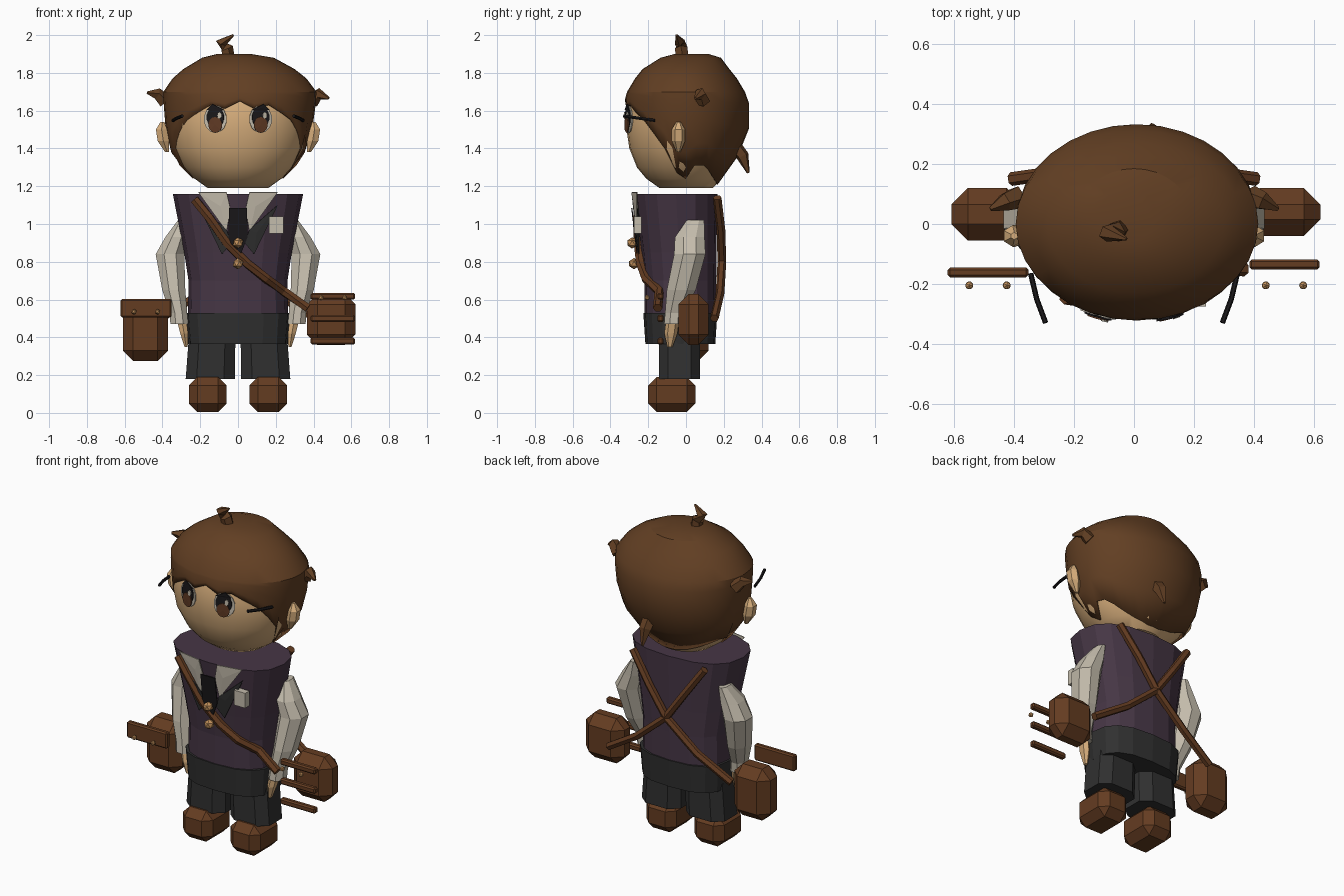
import bpy, bmesh, math
from mathutils import Vector

if "Cube" in bpy.data.objects:
    bpy.data.objects.remove(bpy.data.objects["Cube"])

def material(name, srgb):
    m = bpy.data.materials.new(name)
    m.diffuse_color = [(c / 255 / 12.92 if c < 11 else ((c / 255 + .055) / 1.055) ** 2.4) for c in srgb] + [1]
    m.use_nodes = True
    m.node_tree.nodes["Principled BSDF"].inputs["Base Color"].default_value = m.diffuse_color
    return m

HAIR = material("hair_brown", (98, 63, 35))
LEATHER = material("leather_brown", (100, 60, 33))
SKIN = material("skin", (215, 174, 124))
VEST = material("vest_purple", (70, 54, 69))
CLOTH = material("dark_cloth", (48, 48, 48))
SHIRT = material("shirt_cream", (196, 188, 172))
BLACK = material("black", (26, 24, 26))
GOLD = material("gold", (196, 146, 92))
IRIS = material("iris_brown", (96, 58, 36))

def finish(name, bm, mat, smooth=0):
    bmesh.ops.recalc_face_normals(bm, faces=bm.faces)
    me = bpy.data.meshes.new(name)
    bm.to_mesh(me)
    bm.free()
    ob = bpy.data.objects.new(name, me)
    bpy.context.collection.objects.link(ob)
    me.materials.append(mat)
    if smooth:
        bpy.ops.object.select_all(action='DESELECT')
        ob.select_set(True)
        bpy.context.view_layer.objects.active = ob
        bpy.ops.object.shade_smooth_by_angle(angle=math.radians(smooth))
    return ob

def ring_point(r, a, p=2):
    """Point on a superellipse ring (z, cx, cy, rx, ry); a = 0 is the front."""
    s, c = math.sin(a), -math.cos(a)
    f = lambda v: math.copysign(abs(v) ** (2 / p), v) if abs(v) > 1e-6 else 0
    return Vector((r[1] + r[3] * f(s), r[2] + r[4] * f(c), r[0]))

def ring_at(rings, z):
    rs = sorted(rings)
    for a, b in zip(rs, rs[1:]):
        if z <= b[0]:
            t = max(0, (z - a[0]) / (b[0] - a[0]))
            return [u + (v - u) * t for u, v in zip(a, b)]
    return rs[-1]

def front_y(rings, x, z, p=2):
    _, cx, cy, rx, ry = ring_at(rings, z)
    return cy - ry * max(0, 1 - abs((x - cx) / rx) ** p) ** (1 / p)

def skin_rows(bm, rows):
    n = len(rows[0])
    for a, b in zip(rows, rows[1:]):
        for i in range(n):
            bm.faces.new((a[i], a[(i + 1) % n], b[(i + 1) % n], b[i]))

def loft(name, rings, n, mat, p=2, smooth=0, turn=0):
    bm = bmesh.new()
    rows = [[bm.verts.new(ring_point(r, math.tau * (i + turn) / n, p)) for i in range(n)] for r in rings]
    skin_rows(bm, rows)
    bm.faces.new(rows[0])
    bm.faces.new(rows[-1])
    return finish(name, bm, mat, smooth)

def box(name, lo, hi, mat, bevel=0):
    bm = bmesh.new()
    bmesh.ops.create_cube(bm, size=1)
    for v in bm.verts:
        v.co = [l + (h - l) * (c + .5) for l, h, c in zip(lo, hi, v.co)]
    if bevel:
        bmesh.ops.bevel(bm, geom=bm.edges[:], offset=bevel, segments=1, affect='EDGES')
    return finish(name, bm, mat)

def tube(name, pts, radii, mat, n=6):
    """Straight-sided tube through the points with a radius at each."""
    pts = [Vector(p) for p in pts]
    bm, rows = bmesh.new(), []
    for i, (p, r) in enumerate(zip(pts, radii)):
        d = pts[min(i + 1, len(pts) - 1)] - pts[max(i - 1, 0)]
        q = d.to_track_quat('Z', 'Y')
        rows.append([bm.verts.new(p + q @ Vector((r * math.cos(math.tau * k / n), r * math.sin(math.tau * k / n), 0)))
                     for k in range(n)])
    skin_rows(bm, rows)
    bm.faces.new(rows[0])
    bm.faces.new(rows[-1])
    return finish(name, bm, mat)

def plate(name, pts, rings, off, mat, p=2):
    """Thin patch laid on the front of a lofted body."""
    bm = bmesh.new()
    mid = [sum(c) / len(pts) for c in zip(*pts)]
    place = lambda x, z: bm.verts.new((x, front_y(rings, x, z, p) - off, z))
    vs, c = [place(*q) for q in pts], place(*mid)
    for i, v in enumerate(vs):
        bm.faces.new((v, vs[(i + 1) % len(vs)], c))
    ob = finish(name, bm, mat)
    s = ob.modifiers.new("thickness", 'SOLIDIFY')
    s.thickness, s.offset = .006, 0
    return ob

def oval(x, z, rx, rz, n=14):
    return [(x + rx * math.sin(math.tau * i / n), z + rz * math.cos(math.tau * i / n)) for i in range(n)]

# head
head = [(1.19, 0, 0, .16, .14), (1.24, 0, -.01, .23, .2), (1.3, 0, -.015, .29, .245), (1.4, 0, -.015, .35, .285),
        (1.5, 0, -.01, .372, .305), (1.62, 0, -.01, .38, .305), (1.75, 0, 0, .33, .26), (1.84, 0, 0, .2, .16)]
loft("head", head, 28, SKIN, smooth=40)

# hair: a shell whose lower edge follows a fringe table (front to back)
hair = [(1.9, -.02, .03, .09, .09), (1.88, 0, .025, .19, .16), (1.82, .005, 0, .295, .23), (1.77, .008, 0, .355, .27),
        (1.7, .01, 0, .405, .312), (1.66, .01, .005, .405, .328), (1.5, .005, .008, .388, .325),
        (1.4, 0, 0, .365, .295), (1.3, 0, -.005, .31, .25), (1.2, 0, 0, .19, .16)]
edge = [1.65, 1.61, 1.63, 1.59, 1.55, 1.48, 1.4, 1.27, 1.24, 1.31, 1.31, 1.28, 1.25, 1.23, 1.22, 1.21, 1.21]
N = 32
bm = bmesh.new()
ang = lambda i: math.tau * i / N
rows = [[bm.verts.new(ring_point(r, ang(i))) for i in range(N)] for r in hair[:5]]
for t in (.12, .4, .7, 1):
    zs = [1.7 + (edge[min(i, N - i)] - 1.7) * t for i in range(N)]
    rows.append([bm.verts.new(ring_point(ring_at(hair, z), ang(i))) for i, z in enumerate(zs)])
skin_rows(bm, rows)
bm.faces.new(rows[0])
shell = finish("hair", bm, HAIR, 25)
s = shell.modifiers.new("thickness", 'SOLIDIFY')
s.thickness, s.offset = .015, -1

# hair tufts
tube("top_tuft", [(-.05, -.02, 1.87), (-.06, -.025, 1.93), (-.09, -.03, 1.96), (-.025, -.05, 2.0)],
     [.035, .035, .03, .006], HAIR, 5)
for s, side in ((-1, "left"), (1, "right")):
    tube(side + "_tuft", [(s * .39, .09, 1.65), (s * .43, .075, 1.69), (s * .48, .05, 1.68 - s * .015)],
         [.04, .032, .008], HAIR, 5)
tube("nape_lock", [(.06, .25, 1.42), (.06, .3, 1.36), (.06, .33, 1.27)], [.04, .035, .008], HAIR, 5)

# eyes, brows, ears, thin side rods
for s, side in ((-1, "left"), (1, "right")):
    x = s * .12
    plate(side + "_eye_white", oval(x, 1.555, .06, .073), head, .006, SHIRT)
    plate(side + "_pupil", oval(x, 1.565, .046, .058), head, .011, BLACK)
    plate(side + "_iris", oval(x, 1.525, .036, .042), head, .016, IRIS)
    plate(side + "_eye_glint", oval(x + .022, 1.575, .012, .018, 8), head, .019, SHIRT)
    plate(side + "_brow", [(x - .045, 1.605), (x + .045, 1.605), (x + s * .015, 1.635)], hair, .006, BLACK)
    loft(side + "_ear", [(1.38, s * .375, -.04, .012, .01), (1.44, s * .395, -.04, .035, .036),
                         (1.5, s * .405, -.04, .034, .036), (1.54, s * .4, -.04, .012, .012)], 6, SKIN)
    tube(side + "_side_rod", [(s * .345, -.165, 1.548), (s * .325, -.25, 1.56), (s * .295, -.33, 1.572)],
         [.009] * 3, BLACK)

# vest, shorts
vest = [(.52, 0, -.03, .265, .19), (.7, 0, -.03, .262, .19), (.85, 0, -.037, .285, .198), (1.16, 0, -.053, .345, .22)]
loft("vest", vest, 16, VEST, 2.5)
loft("shorts_hips", [(.365, 0, -.03, .265, .185), (.53, 0, -.03, .278, .196)], 16, CLOTH, 2.7)

# limbs
for s, side in ((-1, "left"), (1, "right")):
    loft(side + "_shorts_leg", [(.18, s * .147, -.035, .137, .115), (.4, s * .137, -.035, .13, .115)],
         8, CLOTH, 3, turn=.5)
    box(side + "_shoe", (s * .16 - .1, -.2, .005), (s * .16 + .1, .05, .19), LEATHER, .045)
    loft(side + "_sleeve", [(1.02, s * .295, .05, .025, .05), (.93, s * .325, .02, .065, .085),
                            (.84, s * .36, .02, .082, .09), (.65, s * .34, -.025, .066, .083),
                            (.53, s * .315, -.06, .05, .055), (.47, s * .31, -.065, .052, .055)], 8, SHIRT, turn=.5)
    loft(side + "_hand", [(.5, s * .3, -.07, .03, .035), (.42, s * .285, -.08, .024, .035),
                          (.35, s * .275, -.085, .01, .014)], 6, SKIN)

# collar, lapels, tie, badge, brooches
for s, side in ((-1, "left"), (1, "right")):
    plate(side + "_collar", [(s * .21, 1.168), (s * .06, 1.168), (s * .04, 1.08), (s * .06, .96)], vest, .014, SHIRT, 2.5)
    plate(side + "_lapel", [(s * .21, 1.1), (s * .06, .97), (s * .035, .9), (s * .085, .84)], vest, .018, CLOTH, 2.5)
plate("tie", [(-.048, 1.085), (.048, 1.085), (.05, .93), (.015, .84), (-.015, .84), (-.05, .93)], vest, .024, BLACK, 2.5)
box("badge", (.165, -.275, .95), (.24, -.235, 1.04), SHIRT)

def stud(name, loc, r):
    bm = bmesh.new()
    bmesh.ops.create_icosphere(bm, subdivisions=1, radius=r)
    bmesh.ops.translate(bm, vec=loc, verts=bm.verts)
    finish(name, bm, GOLD)

stud("upper_brooch", (0, -.285, .9), .03)
stud("lower_brooch", (0, -.275, .79), .03)

# straps: one across the chest, two crossing on the back
chest = [(x, front_y(vest, x, z, 2.5) - .012, z)
         for x, z in ((-.23, 1.13), (-.15, 1.03), (-.06, .9), (.05, .79), (.15, .71), (.24, .645))]
tube("chest_strap", chest + [(.37, -.15, .555)], [.025] * 7, LEATHER)
for s, side in ((-1, "left"), (1, "right")):
    tube(side + "_back_strap", [(-s * .24, .165, 1.14), (-s * .12, .185, .97), (0, .19, .8), (s * .2, .18, .63),
                                (s * .41, .15, .5)], [.023] * 5, LEATHER)

# bags with separate flap bars and studs
box("left_bag", (-.61, -.055, .275), (-.37, .12, .585), LEATHER, .055)
box("left_bag_flap", (-.622, -.178, .505), (-.352, -.145, .603), LEATHER, .008)
box("right_bag", (.365, -.04, .36), (.622, .12, .63), LEATHER, .055)
for i, z in enumerate((.38, .5, .617)):
    box("right_bag_bar_%d" % (i + 1), (.385, -.152, z - .018), (.62, -.118, z + .018), LEATHER, .008)
for i, (x, z) in enumerate(((-.55, .535), (-.425, .535), (.44, .61), (.565, .61))):
    stud("bag_stud_%d" % (i + 1), (x, -.205, z), .015)
